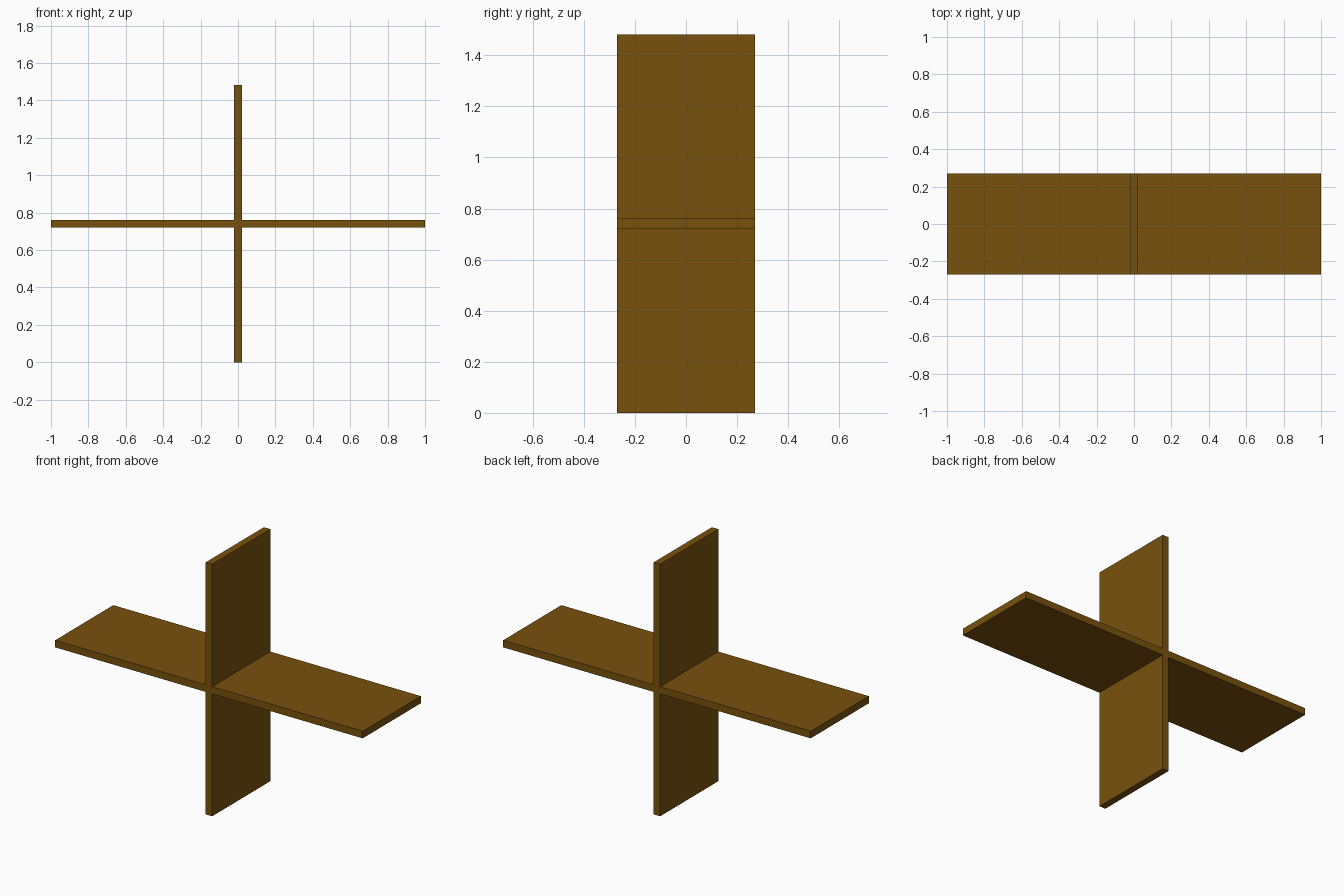
import bpy
import bmesh

if "Cube" in bpy.data.objects:
    bpy.data.objects.remove(bpy.data.objects["Cube"])

HALF_LENGTH = 1.0      # half span of the horizontal board
HALF_DEPTH = 0.27
HALF_THICK = 0.021     # half board thickness
HALF_HEIGHT = 0.741    # half height of the upright board

# Cross-shaped outline: one arm corner set, mirrored into four quadrants
L, T, H = HALF_LENGTH, HALF_THICK, HALF_HEIGHT
quadrant = [(L, T), (T, T), (T, H)]
outline = []
for sx, sz in ((1, 1), (-1, 1), (-1, -1), (1, -1)):
    corner = [(sx * x, sz * z + H) for x, z in quadrant]
    outline += corner if sx * sz > 0 else corner[::-1]

# Two crossing boards, extruded front to back as one solid
bm = bmesh.new()
front = bm.faces.new([bm.verts.new((x, -HALF_DEPTH, z)) for x, z in outline])
extruded = bmesh.ops.extrude_face_region(bm, geom=[front], use_keep_orig=True)
back = [v for v in extruded["geom"] if isinstance(v, bmesh.types.BMVert)]
bmesh.ops.translate(bm, verts=back, vec=(0, 2 * HALF_DEPTH, 0))
bmesh.ops.recalc_face_normals(bm, faces=bm.faces)

mesh = bpy.data.meshes.new("crossed_boards")
bm.to_mesh(mesh)
bm.free()
boards = bpy.data.objects.new("crossed_boards", mesh)
bpy.context.collection.objects.link(boards)

# Brown wood
wood = bpy.data.materials.new("brown_wood")
wood.diffuse_color = (0.19, 0.083, 0.004, 1)
wood.use_nodes = True
wood.node_tree.nodes["Principled BSDF"].inputs["Base Color"].default_value = wood.diffuse_color
mesh.materials.append(wood)
